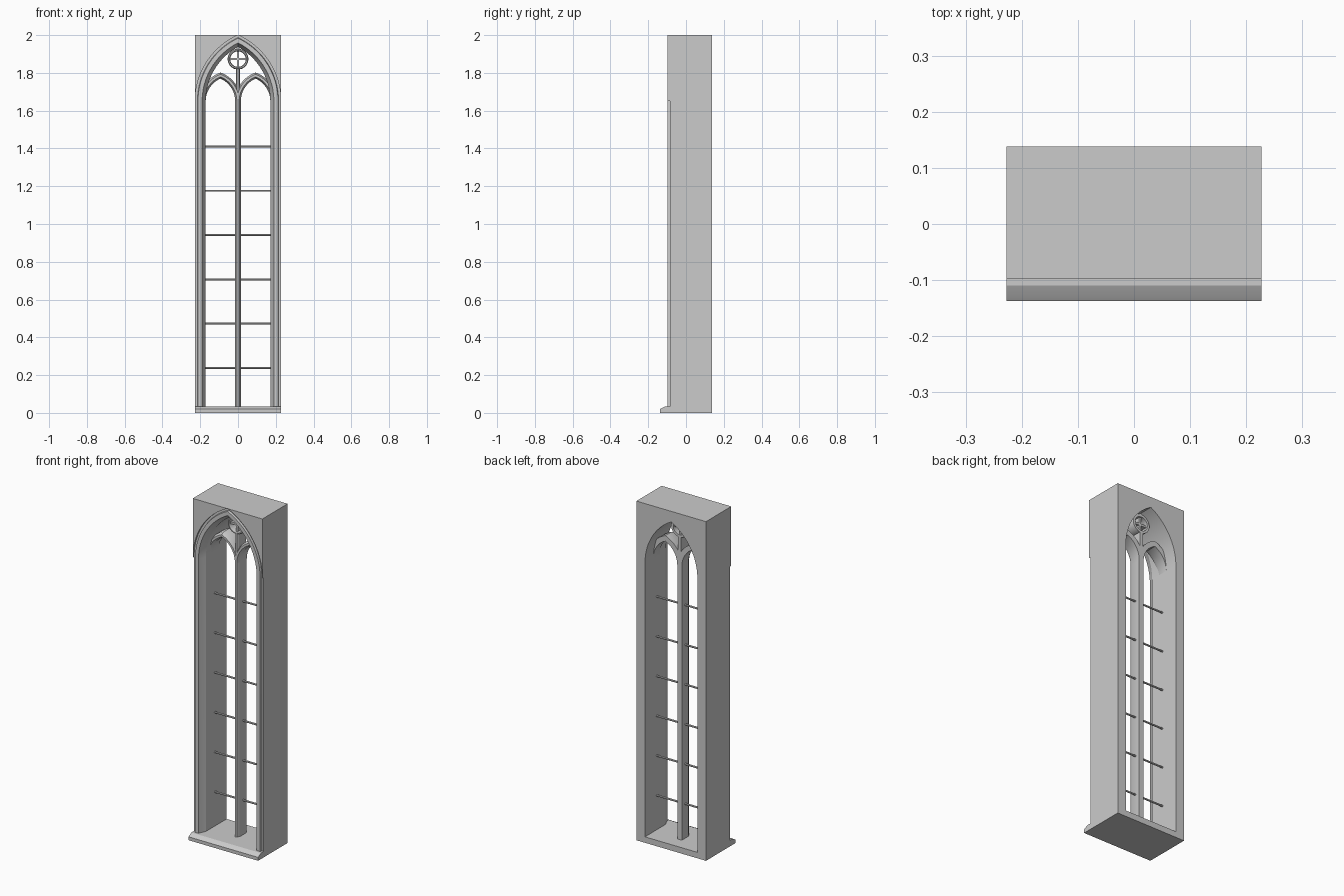
import bpy, bmesh, math
from mathutils import Vector

if "Cube" in bpy.data.objects:
    bpy.data.objects.remove(bpy.data.objects["Cube"])

W, FRONT, GROOVE, BACK = 0.227, -0.097, -0.085, 0.138
SILL, SPRING, TOP = 0.035, 1.65, 2.0


def finish(name, bm):
    bmesh.ops.remove_doubles(bm, verts=bm.verts, dist=1e-5)
    bmesh.ops.recalc_face_normals(bm, faces=bm.faces)
    me = bpy.data.meshes.new(name)
    bm.to_mesh(me)
    bm.free()
    ob = bpy.data.objects.new(name, me)
    bpy.context.collection.objects.link(ob)
    bpy.context.view_layer.objects.active = ob
    for o in bpy.context.selected_objects:
        o.select_set(False)
    ob.select_set(True)
    bpy.ops.object.shade_smooth_by_angle(angle=math.radians(25))
    return ob


def loft(name, rings, closed=False):
    """Skin between equal-length rails; the rails wrap round as a section."""
    bm = bmesh.new()
    rows = [[bm.verts.new(p) for p in r] for r in rings]
    n = len(rows[0])
    for k in range(len(rows)):
        a, b = rows[k], rows[(k + 1) % len(rows)]
        for i in range(n if closed else n - 1):
            j = (i + 1) % n
            bm.faces.new((a[i], a[j], b[j], b[i]))
    return finish(name, bm)


def prism(name, profile, z0, z1):
    """Closed upright prism from an (x, y) profile."""
    bm = bmesh.new()
    f = bm.faces.new([bm.verts.new((x, y, z0)) for x, y in profile])
    ext = bmesh.ops.extrude_face_region(bm, geom=[f])
    for v in ext["geom"]:
        if isinstance(v, bmesh.types.BMVert):
            v.co.z = z1
    return finish(name, bm)


def box(name, x0, x1, y0, y1, z0, z1):
    return prism(name, [(x0, y0), (x1, y0), (x1, y1), (x0, y1)], z0, z1)


def arc(hw, c, cx=0.0, n=20):
    """Pointed arch (x, z), left springing to right springing; c is the centre offset."""
    r = hw + c
    end = math.acos(c / r)
    right = [(r * math.cos(end * i / n) - c, r * math.sin(end * i / n)) for i in range(n + 1)]
    left = [(-x, z) for x, z in right]
    return [(cx + x, SPRING + z) for x, z in left + right[-2::-1]]


# main wall with moulded pointed opening
C = ((TOP - SPRING) ** 2 - W * W) / (2 * W)


def rail(hw, y):
    a = arc(hw, C)
    pts = [(-hw, SILL)] + [a[0]] * 2 + a + [a[-1]] * 2 + [(hw, SILL)]
    return [Vector((x, y, z)) for x, z in pts]


def stepped(pts):
    # below the springing the front edge stays back in the groove
    for i in (0, 1, -2, -1):
        pts[i].y = GROOVE
    return pts


def outline(y):
    pts = rail(W, y)
    for p in pts[3 - 1 + 1:-3]:
        p.z = TOP
    pts[3].z = pts[-4].z = TOP
    return pts


rings = [rail(h, y) for h, y in (
    (W, GROOVE), (0.215, GROOVE), (0.212, FRONT), (0.190, FRONT),
    (0.186, -0.085), (0.171, -0.055), (0.171, BACK))]
rings += [outline(BACK), stepped(outline(FRONT)), stepped(rail(W, FRONT))]
loft("window_wall", rings)

# sloped sill
bm = bmesh.new()
prof = [(-0.137, 0), (-0.137, 0.02), (-0.128, 0.026), (-0.11, SILL), (BACK, SILL), (BACK, 0)]
f = bm.faces.new([bm.verts.new((-W, y, z)) for y, z in prof])
ext = bmesh.ops.extrude_face_region(bm, geom=[f])
for v in ext["geom"]:
    if isinstance(v, bmesh.types.BMVert):
        v.co.x = W
finish("sill", bm)

# central mullion, chamfered in front
Y0, Y1 = -0.02, 0.06
prism("mullion", [(-0.015, Y1), (-0.015, 0.0), (-0.006, Y0), (0.006, Y0), (0.015, 0.0), (0.015, Y1)],
      SILL, SPRING + 0.02)

# two lancet heads, same section as the mullion
section = [(0, Y1), (0, 0.0), (0.009, Y0), (0.021, Y0), (0.030, 0.0), (0.030, Y1)]
for side, cx in (("left", -0.093), ("right", 0.093)):
    loft("lancet_" + side, [[(x, y, z) for x, z in arc(0.078 + d, 0.053, cx, 12)] for d, y in section])

# stem below and above the roundel
RZ = 1.873
prism("stem_lower", [(-0.01, Y1), (-0.01, -0.005), (-0.004, Y0 + 0.003), (0.004, Y0 + 0.003),
                     (0.01, -0.005), (0.01, Y1)], SPRING, RZ - 0.048)
box("stem_upper", -0.007, 0.007, -0.01, Y1 - 0.005, RZ + 0.048, 1.95)

# roundel ring
ring = [(0.041, Y1), (0.041, -0.008), (0.045, Y0), (0.051, Y0), (0.055, -0.008), (0.055, Y1)]
N = 32
loft("roundel_ring", [[(r * math.cos(2 * math.pi * i / N), y, RZ + r * math.sin(2 * math.pi * i / N))
                       for i in range(N)] for r, y in ring], closed=True)

# cross inside the roundel
box("roundel_cross_upright", -0.006, 0.006, -0.01, 0.05, RZ - 0.044, RZ + 0.044)
box("roundel_cross_arm", -0.044, 0.044, -0.01, 0.05, RZ - 0.006, RZ + 0.006)

# glazing bars
for k in range(6):
    z, y, r = 0.238 + 0.2345 * k, 0.028, 0.0055
    pts = [(y + r * math.cos(math.pi * i / 5), z + r * math.sin(math.pi * i / 5)) for i in range(10)]
    loft("glazing_bar", [[(-0.178, py, pz), (0.178, py, pz)] for py, pz in pts])
